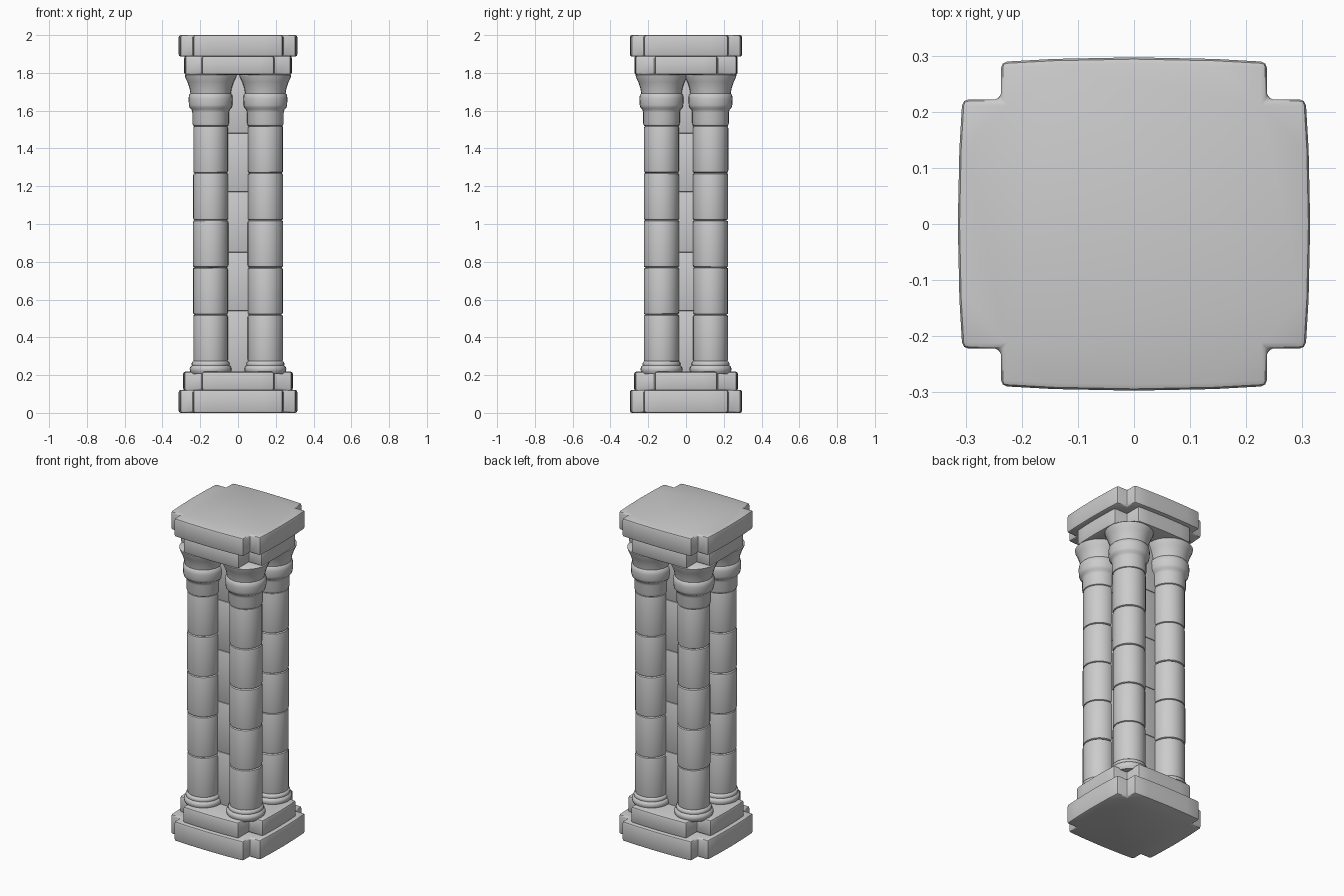
import bpy, bmesh, math, random

if "Cube" in bpy.data.objects:
    bpy.data.objects.remove(bpy.data.objects["Cube"])

random.seed(4)


def finish(bm, name):
    bmesh.ops.recalc_face_normals(bm, faces=bm.faces)
    mesh = bpy.data.meshes.new(name)
    bm.to_mesh(mesh)
    bm.free()
    ob = bpy.data.objects.new(name, mesh)
    bpy.context.collection.objects.link(ob)
    bpy.ops.object.select_all(action='DESELECT')
    ob.select_set(True)
    bpy.context.view_layer.objects.active = ob
    bpy.ops.object.shade_smooth_by_angle(angle=math.radians(40))
    return ob


def soften(bm, width):
    edges = [e for e in bm.edges if e.calc_face_angle(0) > math.radians(30)]
    bmesh.ops.bevel(bm, geom=edges, offset=width, segments=2,
                    profile=0.5, affect='EDGES')


def notched_slab(name, x, y, nx, ny, z0, z1, bow):
    """Slab with slightly bowed sides and square notches in its corners."""
    quarter = [(x, 0), (x - bow * 0.35, ny * 0.6), (x - bow, ny), (nx, ny),
               (nx, y - bow), (nx * 0.6, y - bow * 0.35), (0, y)]
    q2 = [(-a, b) for a, b in reversed(quarter[:-1])]
    half = quarter + q2
    outline = half + [(-a, -b) for a, b in half[1:-1]]
    bm = bmesh.new()
    base = bm.faces.new([bm.verts.new((a, b, z0)) for a, b in outline])
    ext = bmesh.ops.extrude_face_region(bm, geom=[base], use_keep_orig=True)
    for v in ext['geom']:
        if isinstance(v, bmesh.types.BMVert):
            v.co.z = z1
    bmesh.ops.recalc_face_normals(bm, faces=bm.faces)
    soften(bm, 0.011)
    return finish(bm, name)


def lathe(name, profile, cx, cy, tilt=0.0, segments=28):
    """Revolve (radius, z) points; tilt leans the rings a touch."""
    bm = bmesh.new()
    rings = []
    phase = random.uniform(0, 6.28)
    for r, z in profile:
        rings.append([bm.verts.new((
            cx + r * math.cos(t), cy + r * math.sin(t),
            z + tilt * r * math.cos(t + phase)))
            for t in (2 * math.pi * i / segments for i in range(segments))])
    for a, b in zip(rings, rings[1:]):
        for i in range(segments):
            j = (i + 1) % segments
            bm.faces.new((a[i], a[j], b[j], b[i]))
    bm.faces.new(rings[0])
    bm.faces.new(rings[-1])
    return finish(bm, name)


# Stepped plinth and matching top slabs
notched_slab("plinth_lower", 0.314, 0.297, 0.237, 0.222, 0.0, 0.122, 0.008)
notched_slab("plinth_upper", 0.290, 0.275, 0.19, 0.165, 0.118, 0.218, 0.006)
notched_slab("abacus_lower", 0.285, 0.273, 0.19, 0.165, 1.79, 1.89, 0.006)
notched_slab("abacus_upper", 0.314, 0.297, 0.237, 0.222, 1.886, 2.0, 0.008)

# Central core of stacked blocks
levels = [0.20, 0.54, 0.85, 1.17, 1.48, 1.80]
for n, (z0, z1) in enumerate(zip(levels, levels[1:])):
    bm = bmesh.new()
    bmesh.ops.create_cube(bm, size=1)
    for v in bm.verts:
        v.co = (v.co.x * 0.268, v.co.y * 0.24,
                (z0 + z1) / 2 + v.co.z * (z1 - z0))
    soften(bm, 0.006)
    finish(bm, f"core_block_{n + 1}")

# Four clustered columns: foot moulding, five drums, capital
foot = [(0.100, 0.205), (0.108, 0.218), (0.111, 0.232), (0.107, 0.245),
        (0.099, 0.251), (0.101, 0.260), (0.097, 0.270), (0.086, 0.276)]
capital = [(0.084, 1.515), (0.093, 1.521), (0.097, 1.535), (0.097, 1.59),
           (0.101, 1.607), (0.111, 1.615), (0.115, 1.63), (0.117, 1.665),
           (0.114, 1.684), (0.107, 1.692), (0.112, 1.72), (0.123, 1.752),
           (0.135, 1.778), (0.137, 1.788), (0.128, 1.795)]
joints = [0.27, 0.52, 0.77, 1.02, 1.27, 1.52]
for sy, side in ((-1, "front"), (1, "back")):
    for sx, hand in ((-1, "left"), (1, "right")):
        cx, cy = 0.145 * sx, 0.13 * sy
        tag = f"{side}_{hand}"
        lathe(f"column_foot_{tag}", foot, cx, cy)
        for n, (z0, z1) in enumerate(zip(joints, joints[1:])):
            r = 0.0925 + random.uniform(-0.0015, 0.0015)
            drum = [(r - 0.009, z0), (r - 0.002, z0 + 0.004),
                    (r, z0 + 0.013), (r, z1 - 0.013),
                    (r - 0.002, z1 - 0.004), (r - 0.009, z1)]
            lathe(f"column_drum_{tag}_{n + 1}", drum, cx, cy,
                  random.uniform(0, 0.02))
        lathe(f"column_capital_{tag}", capital, cx, cy)
